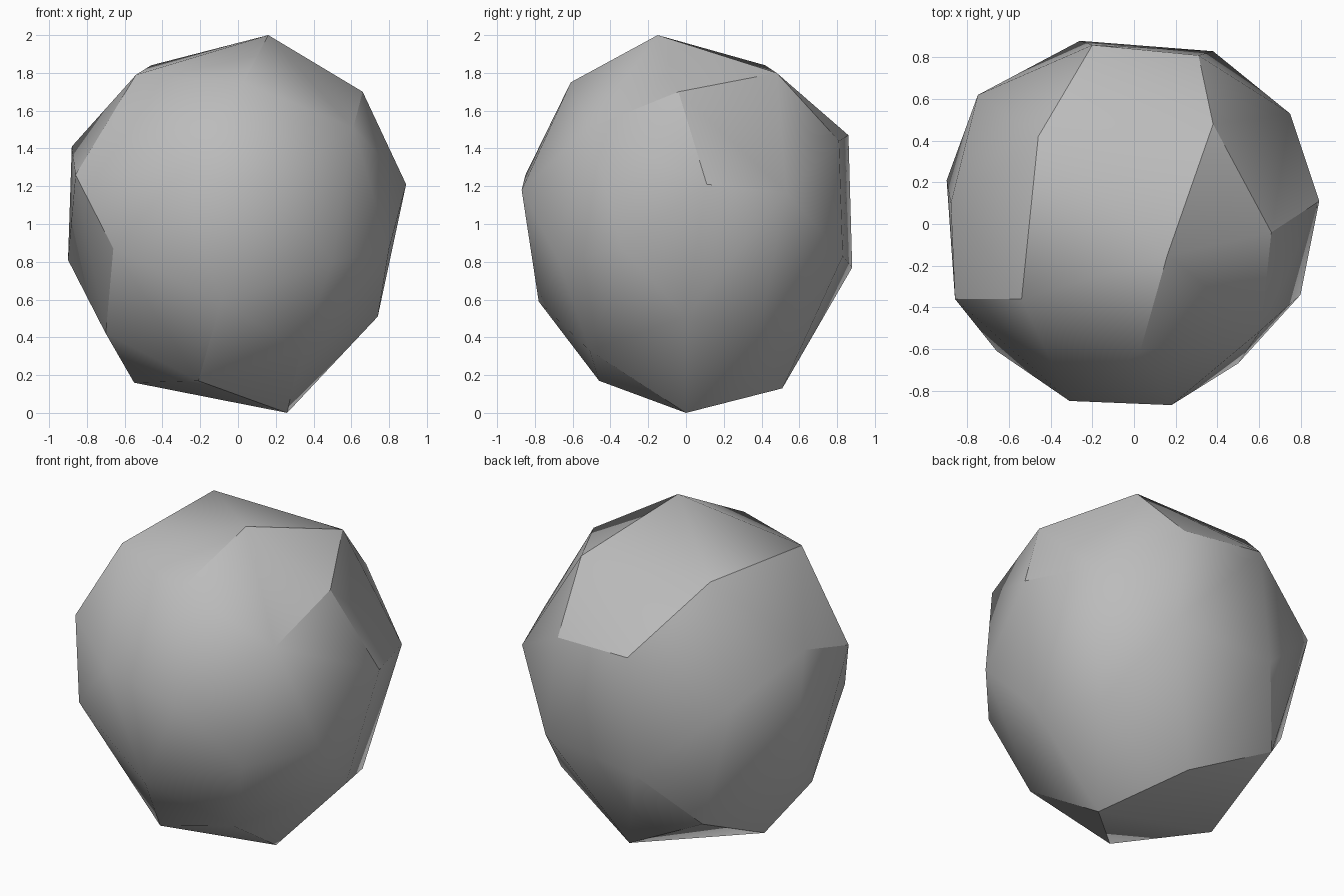
import bpy
import bmesh
import math

# Remove the default cube if the scene has it
default_cube = bpy.data.objects.get("Cube")
if default_cube:
    bpy.data.objects.remove(default_cube, do_unlink=True)


def make_material(name, colour):
    """Create one flat colour for both viewport and render."""
    material = bpy.data.materials.new(name)
    material.use_nodes = True
    material.diffuse_color = colour
    shader = material.node_tree.nodes["Principled BSDF"]
    shader.inputs["Base Color"].default_value = colour
    shader.inputs["Roughness"].default_value = 0.9
    return material


def make_chiselled_solid(name, bands, material):
    """Wrap a faceted skin around the corners of all bands."""
    mesh = bpy.data.meshes.new(name)
    bm = bmesh.new()
    for corners in bands.values():
        for corner in corners:
            bm.verts.new(corner)
    hull = bmesh.ops.convex_hull(bm, input=bm.verts[:])
    spare = [item for item in hull["geom_interior"] + hull["geom_unused"]
             if isinstance(item, bmesh.types.BMVert)]
    bmesh.ops.delete(bm, geom=list(set(spare)), context="VERTS")
    bmesh.ops.recalc_face_normals(bm, faces=bm.faces[:])
    bm.to_mesh(mesh)
    bm.free()
    mesh.materials.append(material)
    solid = bpy.data.objects.new(name, mesh)
    bpy.context.collection.objects.link(solid)
    return solid


# Corner points of the boulder, in rough bands from the peak to the foot
boulder_bands = {
    "peak": [(.16, -.15, 2)],
    "crown": [
        (-.46, .42, 1.84), (-.54, -.36, 1.79), (.03, -.61, 1.75),
        (.66, -.04, 1.7), (.38, .48, 1.8),
    ],
    "shoulder": [
        (.61, -.51, 1.51), (-.86, -.36, 1.26), (-.88, .1, 1.41),
        (-.31, -.85, 1.26), (.18, -.87, 1.18), (.89, .11, 1.21),
        (.75, .53, 1.17), (-.2, .86, 1.47), (.31, .81, 1.44),
        (-.75, .62, 1.21),
    ],
    "waist": [
        (.8, -.34, .87), (.5, -.67, .8), (-.66, -.61, .87),
        (-.09, -.78, .59), (.38, .83, .83), (-.26, .88, .77),
        (-.9, .21, .81),
    ],
    "skirt": [
        (.74, 0, .51), (.33, -.51, .33), (-.7, -.23, .42),
        (.58, .39, .41), (-.52, .58, .42),
    ],
    "foot": [
        (-.55, .02, .16), (-.21, -.46, .17), (.03, .51, .13), (.26, 0, 0),
    ],
}

stone_grey = make_material("stone grey", (0.5, 0.5, 0.5, 1))
boulder = make_chiselled_solid("boulder", boulder_bands, stone_grey)

# Soft shading over shallow bends, crisp edges over steep ones
bpy.ops.object.select_all(action="DESELECT")
boulder.select_set(True)
bpy.context.view_layer.objects.active = boulder
bpy.ops.object.shade_smooth_by_angle(angle=math.radians(30))
